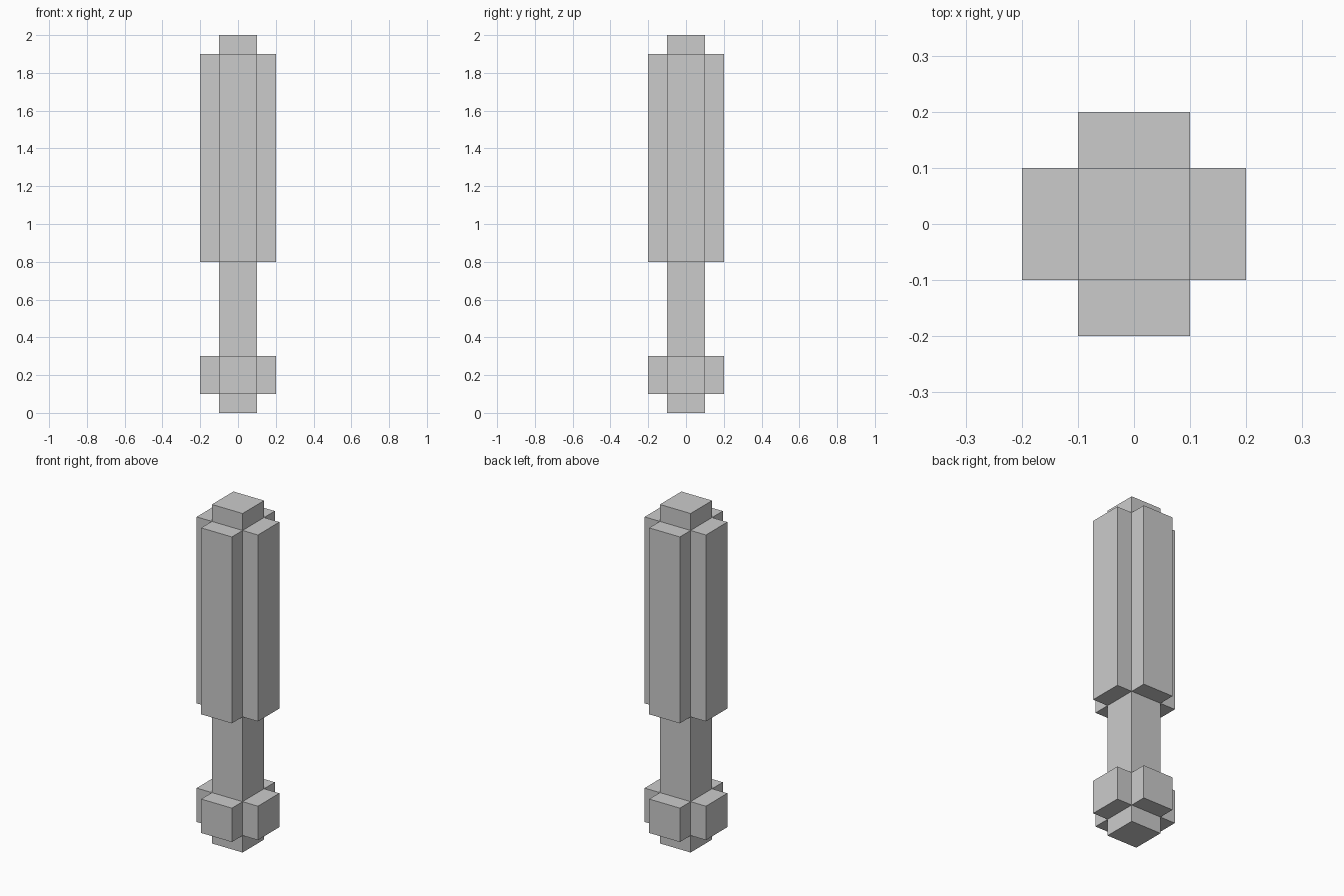
import bpy
from math import pi
from mathutils import Matrix, Vector

cube = bpy.data.objects.get("Cube")
if cube:
    bpy.data.objects.remove(cube, do_unlink=True)

HALF = 0.1   # half width of the central shaft
REACH = 0.2  # how far the side blocks stand out from the axis

grey = bpy.data.materials.new("plain_grey")
grey.use_nodes = True
colour = (0.6, 0.6, 0.6, 1)
grey.diffuse_color = colour
grey.node_tree.nodes["Principled BSDF"].inputs["Base Color"].default_value = colour


def box(name, low, high, turn=0.0):
    """Box between two corners, turned about the vertical axis."""
    low, high = Vector(low), Vector(high)
    bpy.ops.mesh.primitive_cube_add(size=1)
    obj = bpy.context.object
    obj.name = name
    obj.data.name = name
    scale = Matrix.Diagonal((*(high - low), 1))
    obj.data.transform(Matrix.Rotation(turn, 4, "Z")
                       @ Matrix.Translation((low + high) / 2) @ scale)
    obj.data.materials.append(grey)
    return obj


# Central square shaft running the full height
box("shaft", (-HALF, -HALF, 0), (HALF, HALF, 2))

# Blocks on all four sides: short pommel and long upper head
for part, bottom, top in (("pommel", 0.1, 0.3), ("head", 0.8, 1.9)):
    for i, side in enumerate(("left", "back", "right", "front")):
        box(f"{part}_{side}_block", (HALF, -HALF, bottom),
            (REACH, HALF, top), i * pi / 2)
